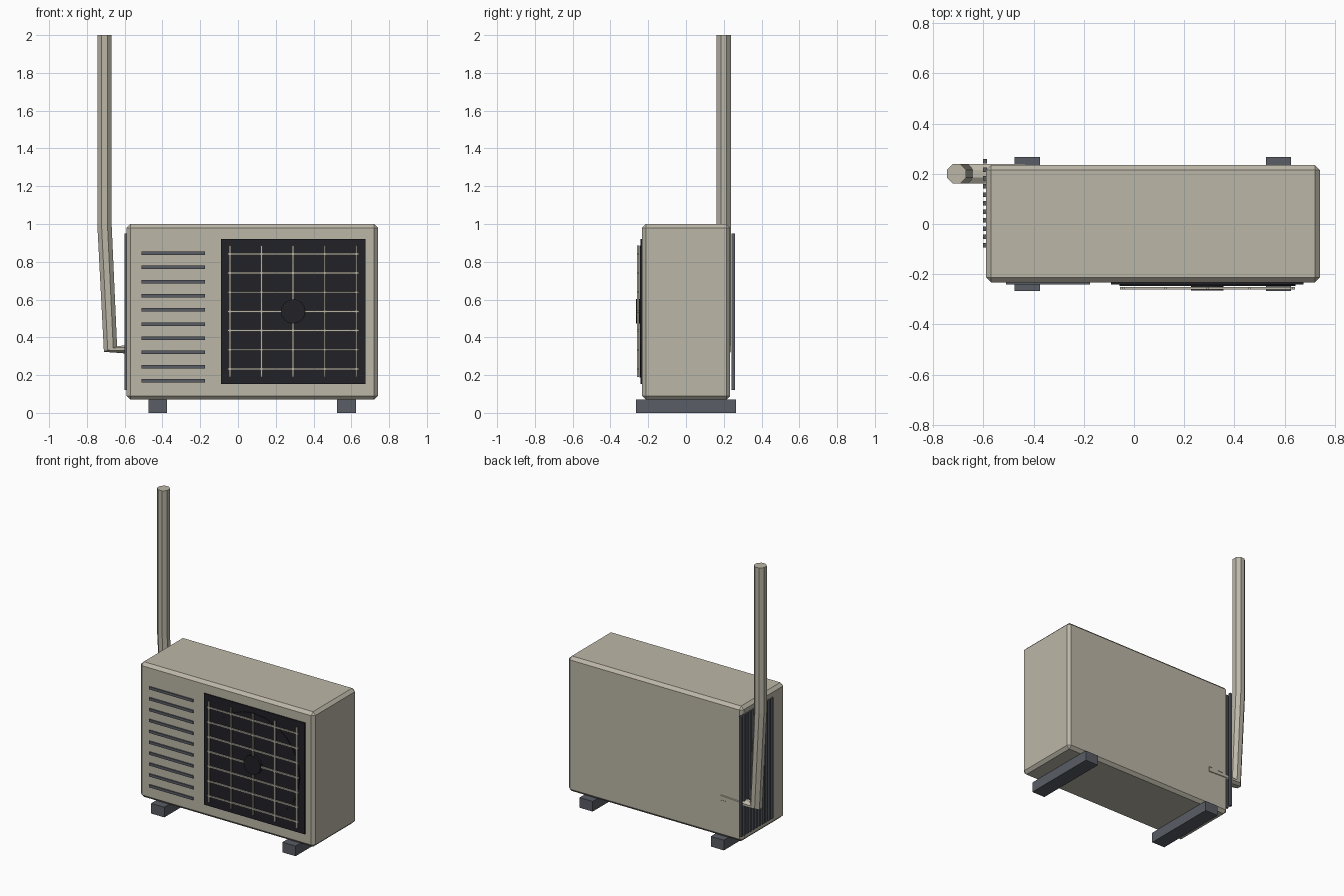
import bpy, bmesh
from math import pi, cos, sin
from mathutils import Vector

if "Cube" in bpy.data.objects:
    bpy.data.objects.remove(bpy.data.objects["Cube"])


def material(name, rgb):
    m = bpy.data.materials.new(name)
    m.diffuse_color = (*rgb, 1)
    m.use_nodes = True
    m.node_tree.nodes["Principled BSDF"].inputs["Base Color"].default_value = m.diffuse_color
    return m


BEIGE = material("beige", (0.50, 0.47, 0.39))
DARK = material("dark", (0.015, 0.015, 0.02))
SLATE = material("slate", (0.10, 0.11, 0.13))


def finish(bm, name, mat):
    bmesh.ops.recalc_face_normals(bm, faces=bm.faces)
    me = bpy.data.meshes.new(name)
    bm.to_mesh(me)
    bm.free()
    me.materials.append(mat)
    ob = bpy.data.objects.new(name, me)
    bpy.context.collection.objects.link(ob)
    return ob


def box(name, lo, hi, mat):
    bm = bmesh.new()
    bmesh.ops.create_cube(bm, size=1)
    lo, hi = Vector(lo), Vector(hi)
    for v in bm.verts:
        v.co = Vector([(a + b) / 2 + c * (b - a) for a, b, c in zip(lo, hi, v.co)])
    return finish(bm, name, mat)


def disc(name, x, z, radius, y_front, y_back, sides, mat):
    bpy.ops.mesh.primitive_cylinder_add(
        vertices=sides, radius=radius, depth=y_back - y_front,
        location=(x, (y_front + y_back) / 2, z), rotation=(pi / 2, 0, 0))
    ob = bpy.context.object
    ob.name = name
    ob.data.materials.append(mat)


def tube(name, path, radius, sides, mat):
    # Rings face the direction between their two neighbours, so the sharp corner pinches
    bm = bmesh.new()
    pts = [Vector(p) for p in path]
    side = Vector((0, 1, 0))
    rings = []
    for i, p in enumerate(pts):
        tangent = (pts[min(i + 1, len(pts) - 1)] - pts[max(i - 1, 0)]).normalized()
        up = tangent.cross(side).normalized()
        angles = [(k + 0.5) * 2 * pi / sides for k in range(sides)]
        rings.append([bm.verts.new(p + radius * (cos(a) * side + sin(a) * up)) for a in angles])
    for a, b in zip(rings, rings[1:]):
        for k in range(sides):
            n = (k + 1) % sides
            bm.faces.new((a[k], a[n], b[n], b[k]))
    bm.faces.new(rings[0])
    bm.faces.new(rings[-1])
    return finish(bm, name, mat)


# Casing with chamfered edges
casing = box("casing", (-0.59, -0.232, 0.07), (0.74, 0.234, 1.0), BEIGE)
bev = casing.modifiers.new("chamfer", 'BEVEL')
bev.width = 0.02
bev.segments = 1

# Feet
for i, x in enumerate((-0.425, 0.575)):
    box(f"foot_{i}", (x - 0.05, -0.266, 0), (x + 0.05, 0.266, 0.07), SLATE)

# Front louvres
for i in range(10):
    z = 0.17 + i * 0.075
    box(f"louvre_{i}", (-0.51, -0.24, z - 0.009), (-0.175, -0.225, z + 0.009), SLATE)

# Fan opening, fan disc and hub
FX, FZ = 0.292, 0.537
box("fan_panel", (FX - 0.383, -0.24, FZ - 0.383), (FX + 0.383, -0.225, FZ + 0.383), DARK)
disc("fan_disc", FX, FZ, 0.35, -0.246, -0.23, 24, DARK)
disc("fan_hub", FX, FZ, 0.065, -0.265, -0.235, 16, DARK)

# Fan guard bars
for i in range(5):
    x = FX + (i - 2) * 0.167
    box(f"guard_upright_{i}", (x - 0.005, -0.26, FZ - 0.348), (x + 0.005, -0.25, FZ + 0.348), BEIGE)
for i in range(7):
    z = FZ + (i - 3) * 0.1015
    box(f"guard_crossbar_{i}", (FX - 0.348, -0.26, z - 0.005), (FX + 0.348, -0.25, z + 0.005), BEIGE)

# Condenser fins on the left side
for i in range(11):
    y = -0.085 + i * 0.0335
    box(f"fin_{i}", (-0.601, y - 0.009, 0.12), (-0.585, y + 0.009, 0.95), SLATE)

# Pipe rising beside the casing
tube("pipe", [(-0.707, 0.2, 2.0), (-0.707, 0.2, 1.0), (-0.675, 0.2, 0.338), (-0.43, 0.2, 0.34)],
     0.041, 8, BEIGE)
